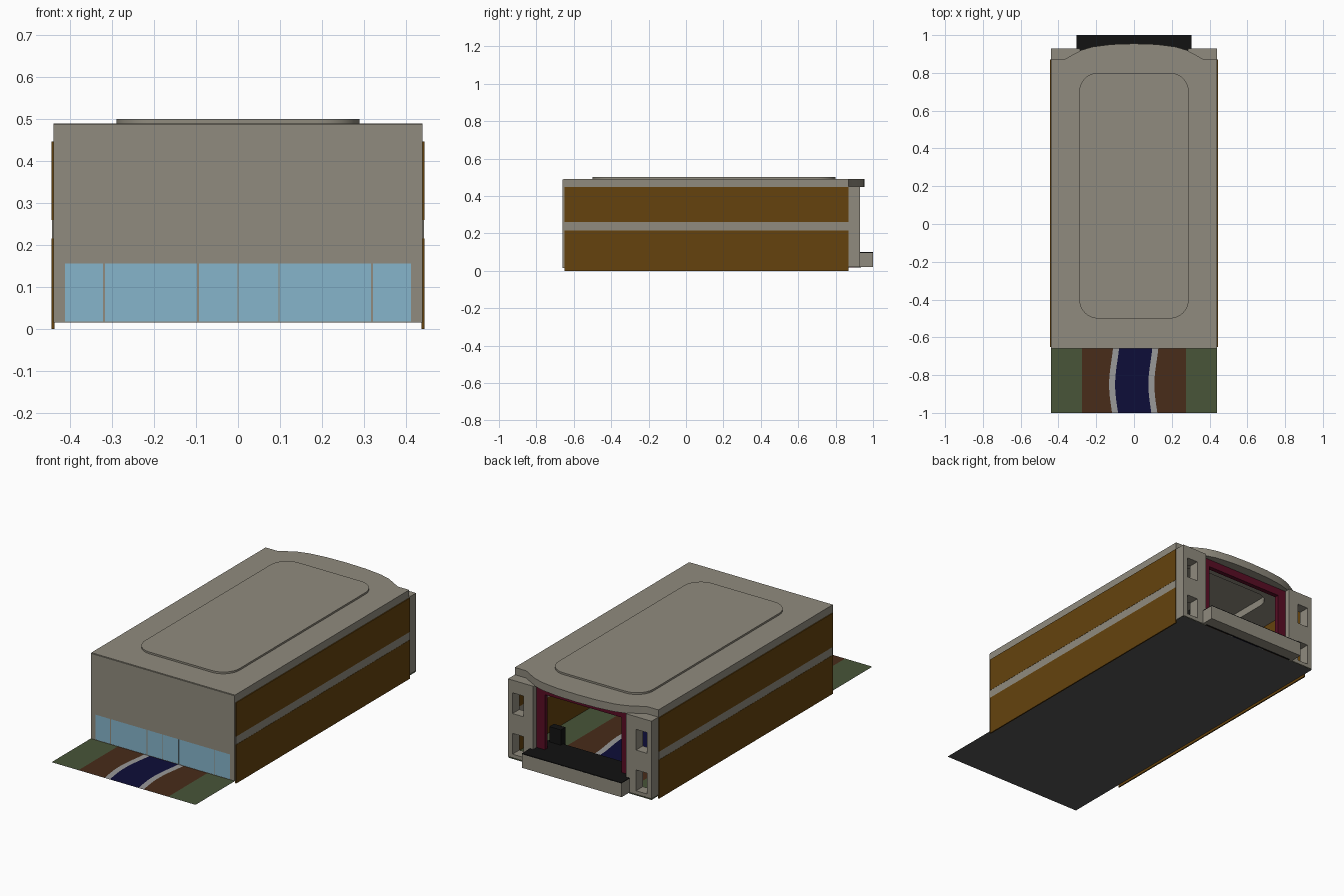
import bpy, bmesh
from math import sin, cos, pi, radians

if "Cube" in bpy.data.objects:
    bpy.data.objects.remove(bpy.data.objects["Cube"])

def mat(name, col):
    m = bpy.data.materials.new(name)
    m.diffuse_color = (*col, 1)
    m.use_nodes = True
    m.node_tree.nodes["Principled BSDF"].inputs["Base Color"].default_value = m.diffuse_color
    return m

STONE = mat("stone", (0.28, 0.26, 0.21))
BROWN = mat("brown_panel", (0.13, 0.055, 0.004))
GLASS = mat("blue_glass", (0.24, 0.46, 0.60))
BLACK = mat("black", (0.006, 0.006, 0.006))
CRIMSON = mat("crimson", (0.10, 0.004, 0.018))
GREEN = mat("green_floor", (0.065, 0.09, 0.04))
RUST = mat("rust_floor", (0.065, 0.025, 0.01))
NAVY = mat("navy_floor", (0.004, 0.004, 0.04))
WHITE = mat("pale_floor", (0.32, 0.32, 0.32))

def box(name, x, y, z, m=None):
    bm = bmesh.new()
    bmesh.ops.create_cube(bm, size=1)
    for v in bm.verts:
        v.co = [r[0] + (c + 0.5) * (r[1] - r[0]) for c, r in zip(v.co, (x, y, z))]
    me = bpy.data.meshes.new(name)
    bm.to_mesh(me)
    bm.free()
    ob = bpy.data.objects.new(name, me)
    bpy.context.collection.objects.link(ob)
    if m:
        me.materials.append(m)
    return ob

def plate(name, loops, lo, hi, m, upright=False):
    """Extruded flat outline; extra loops are holes. Upright plates use x, z and span y lo..hi."""
    cu = bpy.data.curves.new(name, 'CURVE')
    cu.dimensions, cu.fill_mode, cu.extrude = '2D', 'BOTH', (hi - lo) / 2
    for pts in loops:
        s = cu.splines.new('POLY')
        s.points.add(len(pts) - 1)
        for p, (a, b) in zip(s.points, pts):
            p.co = (a, b, 0, 1)
        s.use_cyclic_u = True
    ob = bpy.data.objects.new(name, cu)
    bpy.context.collection.objects.link(ob)
    mid = (lo + hi) / 2
    if upright:
        ob.rotation_euler.x = radians(90)
        ob.location.y = mid
    else:
        ob.location.z = mid
    cu.materials.append(m)
    bpy.ops.object.select_all(action='DESELECT')
    bpy.context.view_layer.objects.active = ob
    ob.select_set(True)
    bpy.ops.object.convert(target='MESH')
    bpy.ops.object.shade_smooth_by_angle(angle=radians(30))
    return ob

def rect(x0, x1, y0, y1):
    return [(x0, y0), (x1, y0), (x1, y1), (x0, y1)]

def rounded(x0, x1, y0, y1, r, n=10):
    corners = [(x1 - r, y1 - r), (x0 + r, y1 - r), (x0 + r, y0 + r), (x1 - r, y0 + r)]
    return [(cx + r * cos(pi / 2 * (k + i / n)), cy + r * sin(pi / 2 * (k + i / n)))
            for k, (cx, cy) in enumerate(corners) for i in range(n + 1)]

# Floor: striped sheets, with a wavy central path
def strip(name, left, right, m, z=0.016, y0=-1.0, y1=0.93, n=60):
    bm = bmesh.new()
    prev = None
    for i in range(n + 1):
        y = y0 + (y1 - y0) * i / n
        row = [bm.verts.new((f(y), y, z)) for f in (left, right)]
        if prev:
            bm.faces.new((prev[0], prev[1], row[1], row[0]))
        prev = row
    me = bpy.data.meshes.new(name)
    bm.to_mesh(me)
    bm.free()
    me.materials.append(m)
    bpy.context.collection.objects.link(bpy.data.objects.new(name, me))

def line(x):
    return lambda y: x

def wave(x):
    return lambda y: x - 0.012 * cos(2 * pi * (y + 0.85) / 0.5)

strip("floor_underside", line(0.44), line(-0.44), mat("floor_grey", (0.09, 0.09, 0.09)), z=0.014, n=1)
strip("floor_green_left", line(-0.44), line(-0.275), GREEN, n=1)
strip("floor_green_right", line(0.275), line(0.44), GREEN, n=1)
strip("floor_rust_left", line(-0.275), wave(-0.12), RUST)
strip("floor_rust_right", wave(0.12), line(0.275), RUST)
strip("floor_pale_left", wave(-0.12), wave(-0.088), WHITE)
strip("floor_pale_right", wave(0.088), wave(0.12), WHITE)
strip("floor_navy", wave(-0.088), wave(0.088), NAVY)

# Front wall with a row of glass panes
edges = [(-0.412, -0.322), (-0.317, -0.098), (-0.093, -0.001),
         (0.001, 0.096), (0.099, 0.317), (0.322, 0.413)]
plate("front_wall", [rect(-0.44, 0.44, 0.015, 0.488)] + [rect(a, b, 0.018, 0.156) for a, b in edges],
      -0.66, -0.648, STONE, True)
for i, (a, b) in enumerate(edges):
    box(f"front_pane_{i + 1}", (a, b), (-0.6595, -0.6485), (0.016, 0.156), GLASS)

# Side walls: two brown panels with a pale band between; rear pillars with windows
for s, side in ((-1, "left"), (1, "right")):
    x = sorted((s * 0.438, s * 0.445))
    box(side + "_lower_panel", x, (-0.65, 0.87), (0, 0.215), BROWN)
    box(side + "_band", sorted((s * 0.438, s * 0.444)), (-0.65, 0.87), (0.215, 0.26), STONE)
    box(side + "_upper_panel", x, (-0.65, 0.87), (0.26, 0.447), BROWN)
    xa, xb = sorted((s * 0.285, s * 0.44))
    wa, wb = sorted((s * 0.345, s * 0.412))
    plate(side + "_rear_pillar", [rect(xa, xb, 0.02, 0.45), rect(wa, wb, 0.04, 0.155),
                                  rect(wa, wb, 0.265, 0.38)], 0.87, 0.93, STONE, True)
    box(side + "_stage_block", sorted((s * 0.20, s * 0.27)), (0.77, 0.81), (0.016, 0.185), BLACK)

# Roof with bowed rear edge, opening for the ceiling recess and raised cap
bow = [(0.37, 0.87), (0.33, 0.893), (0.28, 0.92), (0.22, 0.938), (0.12, 0.951), (0, 0.955)]
bow += [(-x, y) for x, y in bow[-2::-1]]
recess = rounded(-0.28, 0.28, -0.49, 0.79, 0.09)
plate("roof", [[(-0.44, -0.655), (0.44, -0.655), (0.44, 0.87)] + bow + [(-0.44, 0.87)], recess],
      0.447, 0.49, STONE)
plate("roof_cap", [rounded(-0.29, 0.29, -0.5, 0.8, 0.1)], 0.488, 0.50, STONE)

# Crimson surround in the rear opening
plate("crimson_surround", [[(-0.29, 0.018), (-0.235, 0.018), (-0.235, 0.405), (0.235, 0.405),
                            (0.235, 0.018), (0.29, 0.018), (0.29, 0.448), (-0.29, 0.448)]],
      0.875, 0.90, CRIMSON, True)

# Rear stage ledge with black top
box("stage_ledge", (-0.305, 0.305), (0.925, 1.0), (0.02, 0.096), STONE)
box("stage_top_outer", (-0.305, 0.305), (0.93, 1.0), (0.095, 0.1), BLACK)
box("stage_top_inner", (-0.285, 0.285), (0.79, 0.935), (0.018, 0.1), BLACK)
